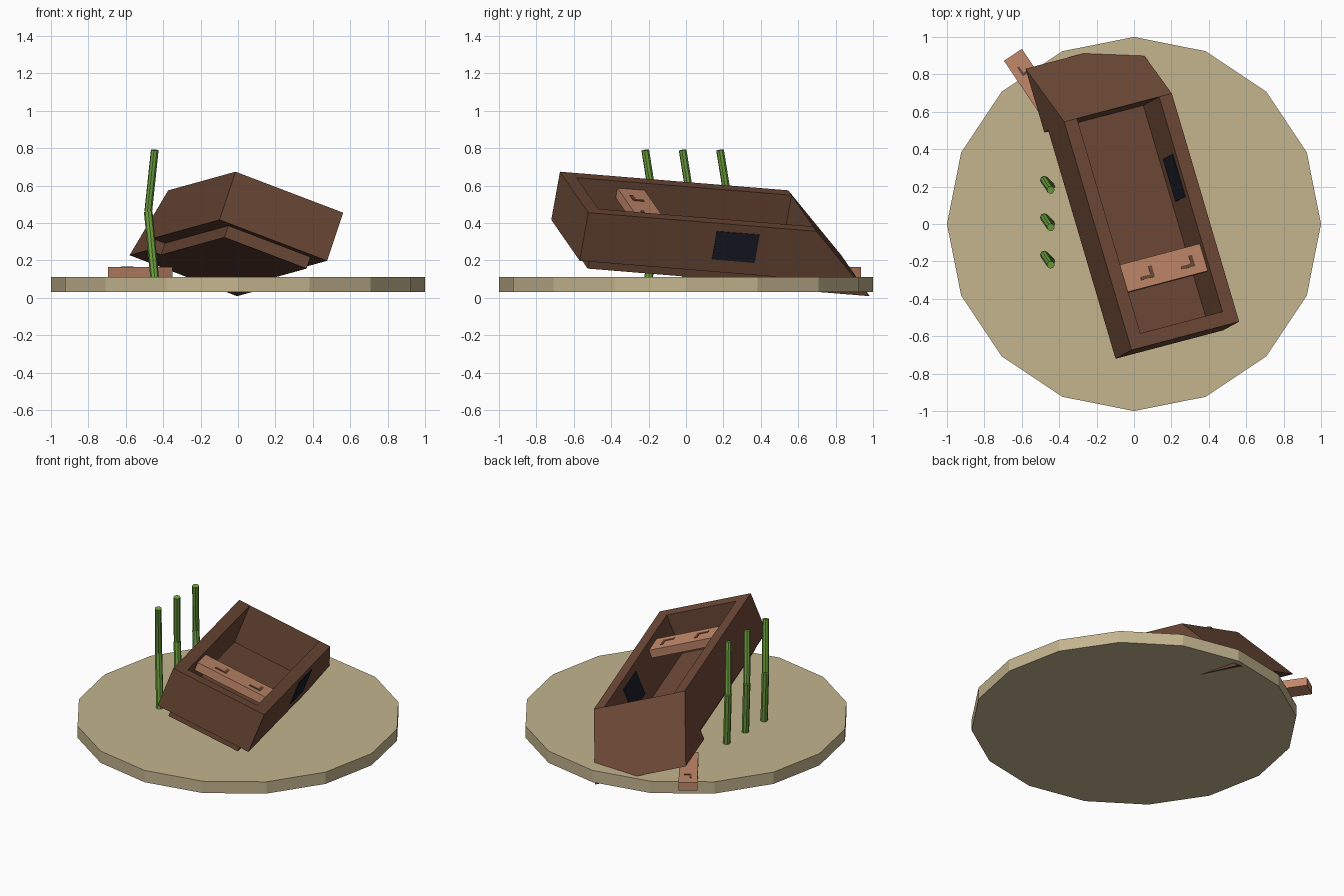
import bpy, bmesh, math
from mathutils import Vector, Matrix

if "Cube" in bpy.data.objects:
    bpy.data.objects.remove(bpy.data.objects["Cube"])


def material(name, r, g, b):
    m = bpy.data.materials.new(name)
    lin = [((c / 255 + 0.055) / 1.055) ** 2.4 if c > 10 else c / 3294 for c in (r, g, b)]
    m.diffuse_color = (*lin, 1)
    m.use_nodes = True
    m.node_tree.nodes["Principled BSDF"].inputs["Base Color"].default_value = m.diffuse_color
    return m


SAND = material("sand", 196, 181, 143)
HULL = material("dark_wood", 109, 73, 55)
PLANK = material("light_wood", 194, 136, 106)
BLACK = material("hole_black", 27, 29, 41)
GREEN = material("reed_green", 112, 163, 64)


def finish(bm, name, mat, matrix=Matrix()):
    bmesh.ops.recalc_face_normals(bm, faces=bm.faces)
    me = bpy.data.meshes.new(name)
    bm.to_mesh(me)
    bm.free()
    me.materials.append(mat)
    ob = bpy.data.objects.new(name, me)
    bpy.context.collection.objects.link(ob)
    ob.matrix_world = matrix
    return ob


def box(name, mat, lo, hi, matrix=Matrix()):
    bm = bmesh.new()
    bmesh.ops.create_cube(bm, size=1)
    for v in bm.verts:
        v.co = [(a + b) / 2 + c * (b - a) for a, b, c in zip(lo, hi, v.co)]
    return finish(bm, name, mat, matrix)


def rod(name, mat, p, q, r, sides):
    d = q - p
    bm = bmesh.new()
    bmesh.ops.create_cone(bm, cap_ends=True, segments=sides, radius1=r, radius2=r, depth=d.length)
    m = Matrix.Translation((p + q) / 2) @ d.to_track_quat('Z', 'Y').to_matrix().to_4x4()
    return finish(bm, name, mat, m)


# Sand disc, 16 sides
rod("sand_disc", SAND, Vector((0, 0, 0.03)), Vector((0, 0, 0.11)), 1.0, 16)

# Boat frame: u across, v towards the bow, n up; origin at the stern left rim
v = Vector((-0.282, 0.956, -0.078)).normalized()
u = Vector((0.910, 0.232, -0.345))
u = (u - v * u.dot(v)).normalized()
n = u.cross(v)
BOAT = Matrix((u, v, n)).transposed().to_4x4()
BOAT.translation = (-0.013, -0.674, 0.674)
W, L, T, H, D = 0.634, 1.276, 0.075, 0.275, 0.341

# Hull walls and floor
box("left_wall", HULL, (0, 0, -H), (T, L, 0), BOAT)
box("right_wall", HULL, (W - T, 0, -H), (W, L, 0), BOAT)
box("stern_wall", HULL, (T, 0, -H), (W - T, T, 0), BOAT)
box("hull_floor", HULL, (T, T, -D), (W - T, L, -D + 0.07), BOAT)

# Bow wedge
bm = bmesh.new()
side = [bm.verts.new(p) for p in ((0, L, 0), (0, L, -D), (0, L + 0.357, -D))]
f = bm.faces.new(side)
ext = bmesh.ops.extrude_face_region(bm, geom=[f])["geom"]
bmesh.ops.translate(bm, vec=(W, 0, 0), verts=[e for e in ext if isinstance(e, bmesh.types.BMVert)])
finish(bm, "bow_wedge", HULL, BOAT)

# Dark hole in the right wall
box("hull_hole", BLACK, (W - T - 0.005, 0.727, -0.205), (W + 0.005, 0.965, -0.045), BOAT)

# Seat plank and the plank on the sand, with hooked marks
box("seat", PLANK, (T - 0.03, 0.31, -0.095), (W - T + 0.02, 0.462, -0.04), BOAT)
end = Vector((0.56, -0.83, 0)).normalized()
LOOSE = Matrix((end, Vector((-end.y, end.x, 0)), Vector((0, 0, 1)))).transposed().to_4x4()
LOOSE.translation = (-0.695, 0.872, 0.11)
box("loose_plank", PLANK, (0, 0, 0), (0.446, 0.115, 0.055), LOOSE)


def mark(name, x, y, z, frame, s=1):
    box(name + "_long", HULL, (x - 0.045 * s, y - 0.028 * s, z - 0.004), (x + 0.035 * s, y - 0.01 * s, z + 0.003), frame)
    box(name + "_short", HULL, (x + 0.015 * s, y - 0.01 * s, z - 0.004), (x + 0.035 * s, y + 0.035 * s, z + 0.003), frame)


mark("seat_mark_left", 0.225, 0.38, -0.04, BOAT)
mark("seat_mark_right", 0.463, 0.38, -0.04, BOAT)
mark("plank_mark", 0.1, 0.0575, 0.055, LOOSE, 0.7)

# Bent reeds
for i, y in enumerate((-0.2, 0, 0.2)):
    base = Vector((-0.445, y, 0.1))
    kink = Vector((-0.48, y + 0.035, 0.46))
    top = Vector((-0.445, y - 0.018, 0.79))
    rod(f"reed_lower_{i}", GREEN, base, kink, 0.023, 8)
    rod(f"reed_upper_{i}", GREEN, kink, top, 0.021, 8)
